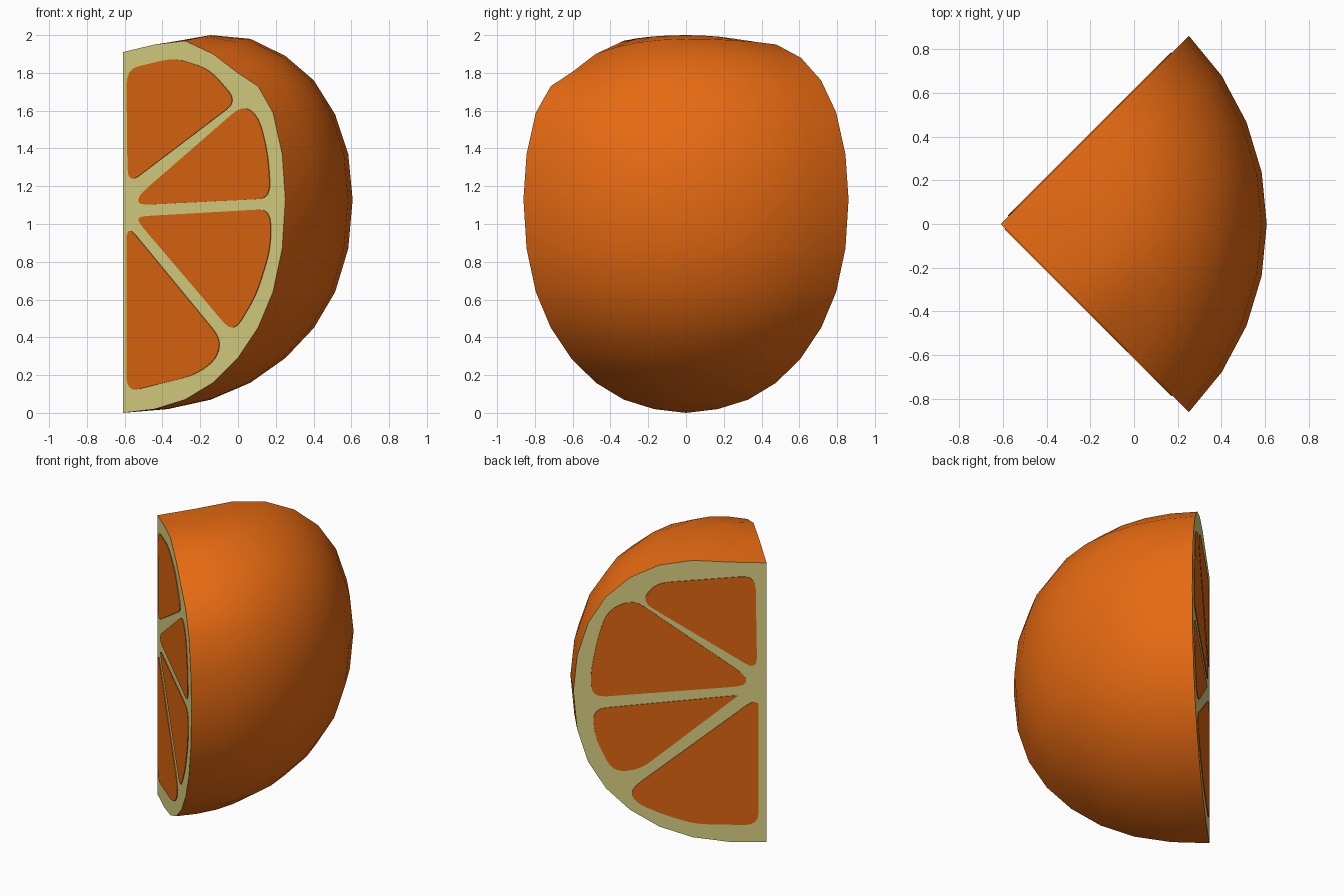
import bpy, bmesh, math
from mathutils import Vector

if "Cube" in bpy.data.objects:
    bpy.data.objects.remove(bpy.data.objects["Cube"])

AXIS_X, R = -0.61, 1.217


def material(name, rgb):
    m = bpy.data.materials.new(name)
    m.diffuse_color = (*rgb, 1)
    m.use_nodes = True
    m.node_tree.nodes["Principled BSDF"].inputs["Base Color"].default_value = m.diffuse_color
    return m


orange = material("orange", (0.80, 0.145, 0.006))
cream = material("cream pith", (0.76, 0.70, 0.25))


def make_object(name, bm, mats):
    bmesh.ops.recalc_face_normals(bm, faces=bm.faces[:])
    me = bpy.data.meshes.new(name)
    bm.to_mesh(me)
    bm.free()
    for m in mats:
        me.materials.append(m)
    ob = bpy.data.objects.new(name, me)
    bpy.context.collection.objects.link(ob)
    return ob


# Profile heights from bottom to equator, then equator to top for three meridians
LOW = [0, .02, .07, .16, .29, .45, .64, .87, 1.13]
TOP_FRONT = [1.37, 1.59, 1.73, 1.80, 1.90, 1.97, 1.95, 1.91]
TOP_MID = [1.37, 1.58, 1.76, 1.89, 1.98, 2.0, 1.96, 1.91]
TOP_BACK = [1.37, 1.59, 1.76, 1.88, 1.95, 1.965, 1.935, 1.91]

# Quarter wedge: rind surface swept through 90 degrees, closed by two cut faces
bm = bmesh.new()
bottom = bm.verts.new((AXIS_X, 0, 0))
top = bm.verts.new((AXIS_X, 0, 1.91))
columns = []
for j in range(9):
    a = math.radians(-45 + 11.25 * j)
    t = (a / math.radians(45)) ** 2
    side = TOP_FRONT if a < 0 else TOP_BACK
    heights = LOW + [m + (s - m) * t for m, s in zip(TOP_MID, side)]
    col = [bottom]
    for i in range(1, 16):
        r = R * math.sin(math.pi * i / 16)
        col.append(bm.verts.new((AXIS_X + r * math.cos(a), r * math.sin(a), heights[i])))
    columns.append(col + [top])
for a, b in zip(columns, columns[1:]):
    for i in range(16):
        quad = [a[i], b[i], b[i + 1], a[i + 1]]
        bm.faces.new(list(dict.fromkeys(quad)))
for col in (columns[0], columns[-1]):
    bm.faces.new(col).material_index = 1
wedge = make_object("fruit_wedge", bm, [orange, cream])
bpy.context.view_layer.objects.active = wedge
wedge.select_set(True)
bpy.ops.object.shade_smooth_by_angle(angle=math.radians(50))


def rounded(corners, cut=0.09, steps=4):
    """Round every corner of a polygon with a small curve."""
    pts = [Vector(c) for c in corners]
    out = []
    for k, p in enumerate(pts):
        ends = []
        for q in (pts[k - 1], pts[(k + 1) % len(pts)]):
            d = q - p
            ends.append(p + d.normalized() * min(cut, d.length * 0.45))
        for s in range(steps + 1):
            u = s / steps
            out.append(ends[0] * (1 - u) ** 2 + p * 2 * u * (1 - u) + ends[1] * u * u)
    return out


# Flesh segments as (distance from axis, height) corners on each cut face
FRONT = [
    [(.04, 1.21), (.03, 1.82), (.39, 1.88), (.65, 1.82), (.86, 1.65)],
    [(.12, 1.15), (.90, 1.63), (1.02, 1.57), (1.09, 1.37), (1.11, 1.135), (.12, 1.10)],
    [(.12, 1.04), (1.11, 1.08), (1.11, .87), (1.0, .62), (.83, .42), (.12, 1.01)],
    [(.03, 1.0), (.74, .39), (.70, .28), (.54, .20), (.03, .11)],
]
BACK = [
    [(.06, 1.18), (.07, 1.83), (.70, 1.83), (.79, 1.71)],
    [(.13, 1.15), (.84, 1.73), (1.0, 1.67), (1.06, 1.50), (1.11, 1.25), (1.10, 1.08), (.13, 1.08)],
    [(.17, 1.02), (1.10, 1.0), (1.08, .80), (.97, .56), (.80, .56), (.19, 1.01)],
    [(.05, 1.0), (.86, .43), (.83, .34), (.67, .25), (.45, .16), (.05, .12)],
]

# Thin flesh plates lying on the cut faces
h = math.sqrt(0.5)
for label, s, segments in (("front", -1, FRONT), ("back", 1, BACK)):
    along, out = Vector((h, s * h, 0)), Vector((-h, s * h, 0))
    for n, corners in enumerate(segments, 1):
        bm = bmesh.new()
        verts = [bm.verts.new(Vector((AXIS_X, 0, p.y)) + along * p.x - out * 0.001)
                 for p in rounded(corners)]
        face = bm.faces.new(verts)
        ext = bmesh.ops.extrude_face_region(bm, geom=[face])
        moved = [v for v in ext["geom"] if isinstance(v, bmesh.types.BMVert)]
        bmesh.ops.translate(bm, verts=moved, vec=out * 0.005)
        make_object(f"{label}_flesh_segment_{n}", bm, [orange])
